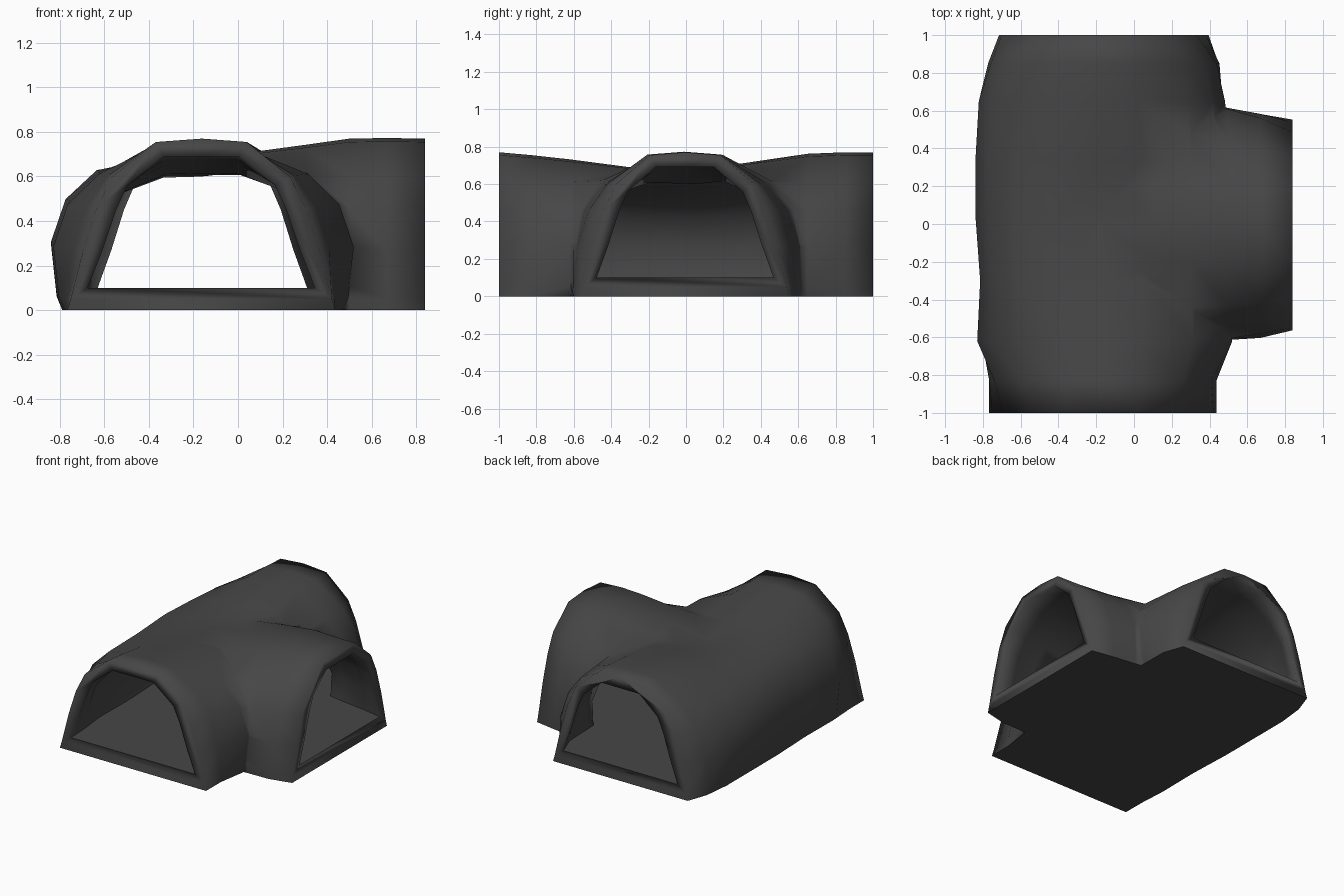
import bpy, bmesh, math

if "Cube" in bpy.data.objects:
    bpy.data.objects.remove(bpy.data.objects["Cube"])

# Half profiles (side offset, height): tunnel mouth and bulged middle
END_OUT = [(.59, 0), (.575, .05), (.52, .27), (.46, .46), (.39, .60), (.20, .755), (0, .77)]
MID_OUT = [(.625, 0), (.65, .07), (.675, .31), (.61, .50), (.47, .63), (.20, .665), (0, .67)]
END_IN = [(.50, .10), (.485, .14), (.435, .27), (.375, .45), (.325, .56), (.165, .69), (0, .69)]
MID_IN = [(.55, .10), (.56, .14), (.575, .27), (.52, .42), (.39, .51), (.17, .59), (0, .595)]

# Stations: position along tunnel, centre, bulge, roof dip, width scale
MAIN = [(-1, -.165, 0, 0, 1.02), (-.83, -.165, .35, .15, 1), (-.62, -.155, 1, .38, 1),
        (-.3, -.155, .9, .8, 1), (.05, -.165, 1, .95, 1), (.33, -.165, 1, .55, 1),
        (.65, -.17, .85, .08, 1), (.85, -.16, .5, 0, 1), (1, -.16, 0, 0, .94)]
BRANCH = [(-.3, 0, .9, 1.12, .97), (.1, 0, .85, .55, 1), (.3, 0, .8, .28, 1.04),
          (.5, 0, .6, 0, .99), (.67, -.01, .4, -.03, .98), (.84, -.005, 0, 0, .945)]


def loft(name, stations, end, mid, along_y):
    """Solid tunnel lofted through blended arch sections."""
    bm = bmesh.new()
    rings = []
    for p, c, bulge, dip, s in stations:
        half = [(s * (a[0] + (b[0] - a[0]) * bulge), a[1] + (b[1] - a[1]) * dip)
                for a, b in zip(end, mid)]
        prof = half + [(-u, z) for u, z in half[-2::-1]]
        rings.append([bm.verts.new((c + u, p, z) if along_y else (p, c + u, z))
                      for u, z in prof])
    n = len(rings[0])
    for r, q in zip(rings, rings[1:]):
        for i in range(n):
            j = (i + 1) % n
            bm.faces.new((r[i], r[j], q[j], q[i]))
    bm.faces.new(rings[0])
    bm.faces.new(rings[-1])
    bmesh.ops.recalc_face_normals(bm, faces=bm.faces)
    me = bpy.data.meshes.new(name)
    bm.to_mesh(me)
    bm.free()
    ob = bpy.data.objects.new(name, me)
    bpy.context.collection.objects.link(ob)
    return ob


def boolean(target, other, op):
    m = target.modifiers.new(op.lower(), 'BOOLEAN')
    m.operation, m.object, m.solver = op, other, 'EXACT'
    bpy.ops.object.select_all(action='DESELECT')
    target.select_set(True)
    bpy.context.view_layer.objects.active = target
    bpy.ops.object.modifier_apply(modifier=m.name)
    bpy.data.objects.remove(other)


def past_end(st, d):
    return (st[0] + d,) + st[1:]


# Rock shell: long tunnel joined with side branch
tunnel = loft("cave_tunnel", MAIN, END_OUT, MID_OUT, True)
boolean(tunnel, loft("side_branch", BRANCH, END_OUT, MID_OUT, False), 'UNION')

# Hollow passage, run slightly past the three mouths
main_in = [past_end(MAIN[0], -.05)] + MAIN + [past_end(MAIN[-1], .05)]
branch_in = BRANCH + [past_end(BRANCH[-1], .05)]
hollow = loft("hollow", main_in, END_IN, MID_IN, True)
boolean(hollow, loft("branch_hollow", branch_in, END_IN, MID_IN, False), 'UNION')
boolean(tunnel, hollow, 'DIFFERENCE')

# Dark rock colour
rock = bpy.data.materials.new("dark_rock")
rock.diffuse_color = (.062, .062, .062, 1)
rock.use_nodes = True
rock.node_tree.nodes["Principled BSDF"].inputs["Base Color"].default_value = rock.diffuse_color
tunnel.data.materials.clear()
tunnel.data.materials.append(rock)
for f in tunnel.data.polygons:
    f.material_index = 0

# Soft rounded shading everywhere except around the flat base and floor
bpy.ops.object.select_all(action='DESELECT')
tunnel.select_set(True)
bpy.context.view_layer.objects.active = tunnel
bpy.ops.object.shade_smooth_by_angle(angle=math.radians(150))
bm = bmesh.new()
bm.from_mesh(tunnel.data)
bmesh.ops.remove_doubles(bm, verts=bm.verts, dist=.004)
for e in bm.edges:
    flat = [abs(f.normal.z) > .98 and f.calc_center_median().z < .2 for f in e.link_faces]
    e.smooth = not (any(flat) and not all(flat))
bm.to_mesh(tunnel.data)
bm.free()
